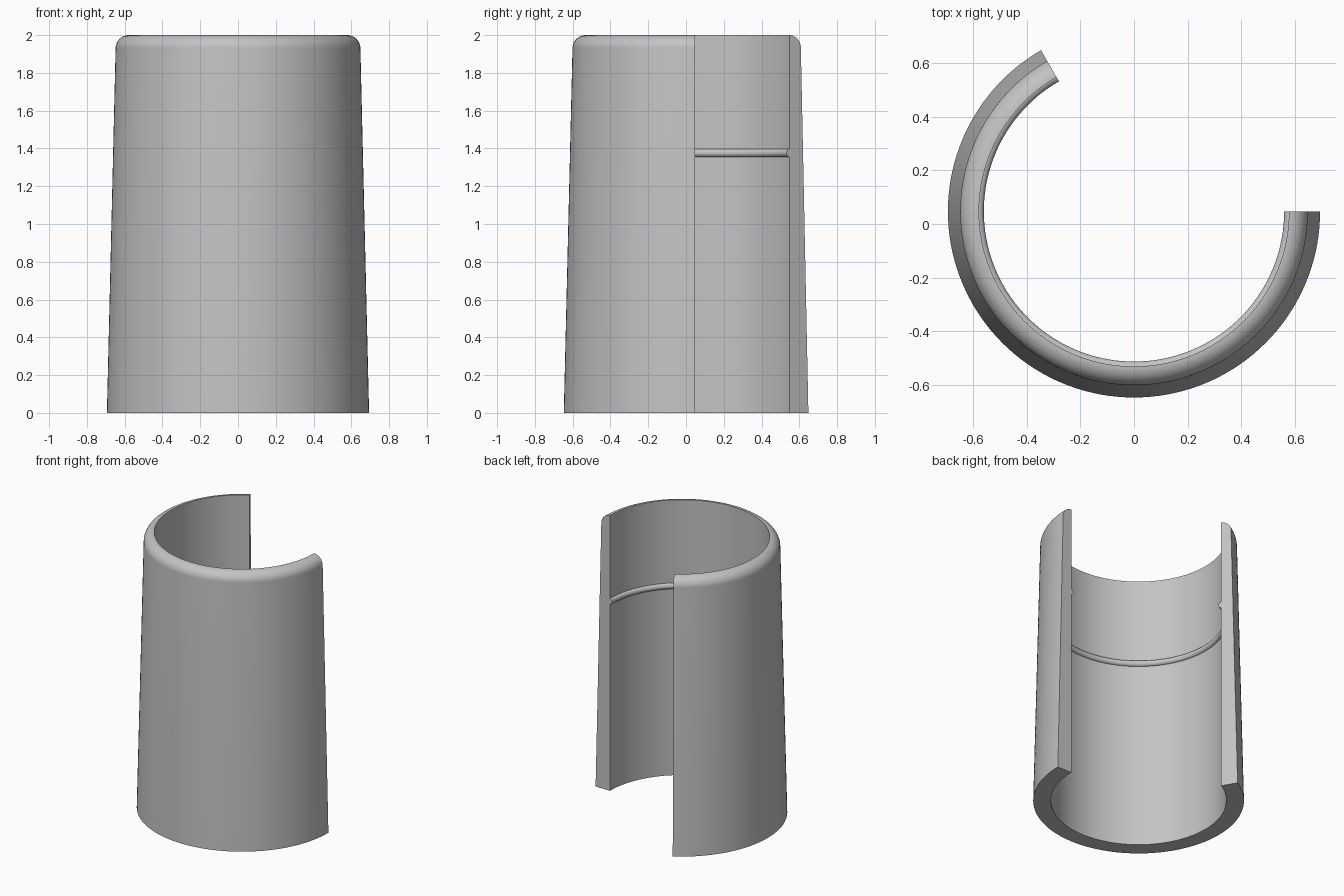
import bpy, bmesh
from math import sin, cos, pi, radians

old = bpy.data.objects.get("Cube")
if old:
    bpy.data.objects.remove(old, do_unlink=True)

INNER, OUTER, FILLET, HEIGHT = 0.578, 0.694, 0.07, 2.0
BEAD_R, BEAD_Z, BEAD_CENTRE = 0.022, 1.376, 0.582
CENTRE_Y = 0.047
START, SWEEP, STEPS = radians(120), radians(240), 96


def arc(r, z, radius, a, b, n):
    """Points of an arc in the (radius, height) plane, angles in degrees."""
    angles = [radians(a + (b - a) * i / n) for i in range(n + 1)]
    return [(r + radius * cos(t), z + radius * sin(t)) for t in angles]


# Wall cross-section: tapered outside, rounded lip, straight bore with a bead
profile = [(INNER, 0), (OUTER, 0)]
profile += arc(INNER, HEIGHT - FILLET, FILLET, 0, 90, 12)
profile += arc(BEAD_CENTRE, BEAD_Z, BEAD_R, 100, 260, 12)

# Sweep the section around the axis, leaving the back corner open
bm = bmesh.new()
rings = []
for i in range(STEPS + 1):
    t = START + SWEEP * i / STEPS
    rings.append([bm.verts.new((r * cos(t), CENTRE_Y + r * sin(t), z))
                  for r, z in profile])
count = len(profile)
for a, b in zip(rings, rings[1:]):
    for j in range(count):
        k = (j + 1) % count
        bm.faces.new((a[j], a[k], b[k], b[j]))

# Flat cut ends
bm.faces.new(rings[0])
bm.faces.new(rings[-1][::-1])
bmesh.ops.recalc_face_normals(bm, faces=bm.faces)

mesh = bpy.data.meshes.new("open_sleeve")
bm.to_mesh(mesh)
bm.free()
sleeve = bpy.data.objects.new("open_sleeve", mesh)
bpy.context.collection.objects.link(sleeve)

# Plain grey finish
grey = bpy.data.materials.new("plain_grey")
grey.use_nodes = True
colour = (0.55, 0.55, 0.55, 1)
grey.diffuse_color = colour
grey.node_tree.nodes["Principled BSDF"].inputs["Base Color"].default_value = colour
mesh.materials.append(grey)

# Smooth walls, crisp rims and cut ends
bpy.ops.object.select_all(action='DESELECT')
sleeve.select_set(True)
bpy.context.view_layer.objects.active = sleeve
bpy.ops.object.shade_smooth_by_angle(angle=radians(30))
